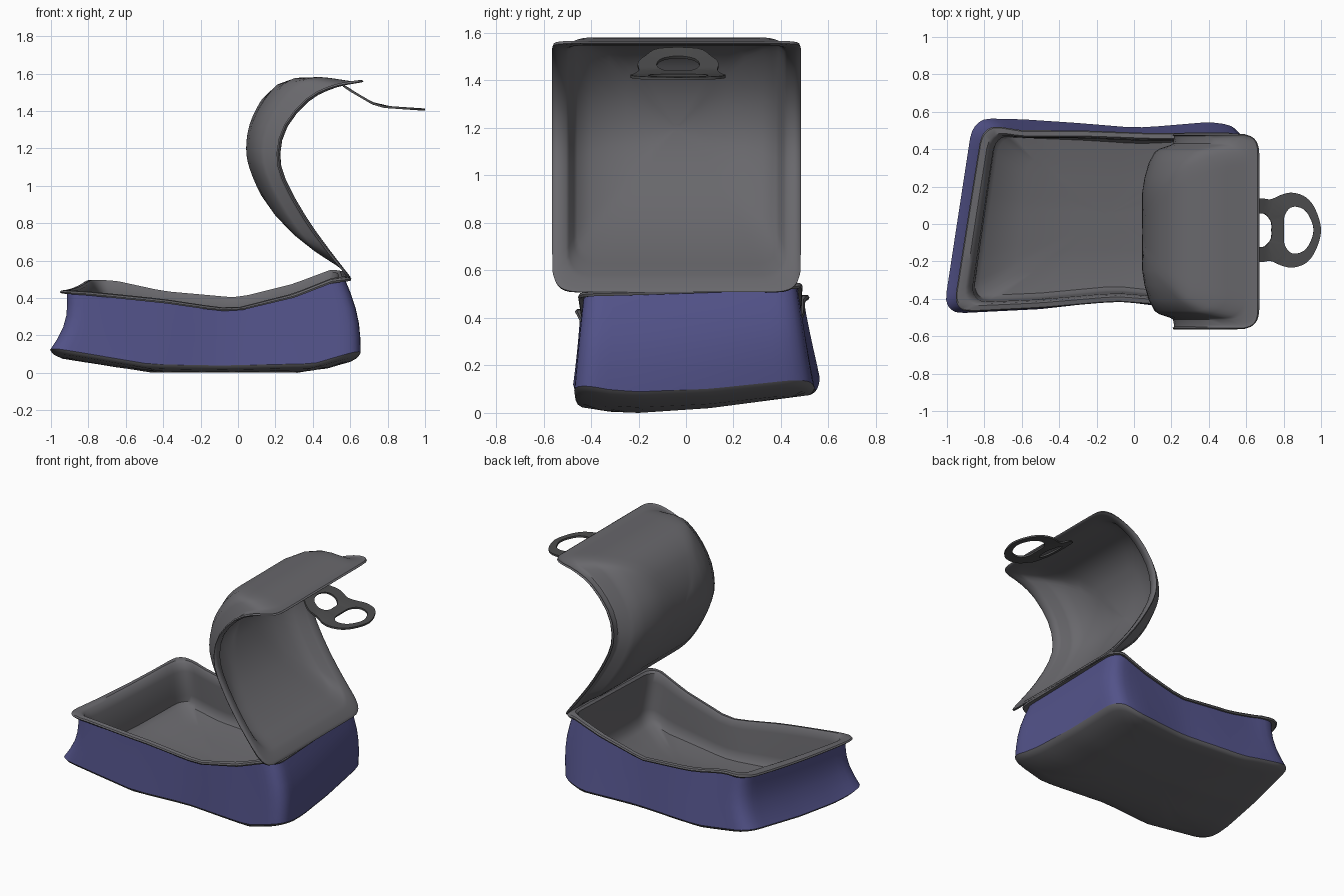
import bpy, bmesh, math
from mathutils import Vector

if "Cube" in bpy.data.objects:
    bpy.data.objects.remove(bpy.data.objects["Cube"])

BLUE = (.085, .085, .25, 1)
GREY = (.14, .138, .15, 1)
DARK = (.075, .075, .077, 1)


def lerp(a, b, t):
    return a + (b - a) * t


def interp(x, table):
    """Piecewise-linear lookup in a list of (x, value)."""
    if x <= table[0][0]:
        return table[0][1]
    for (x0, a), (x1, b) in zip(table, table[1:]):
        if x <= x1:
            return lerp(a, b, (x - x0) / (x1 - x0))
    return table[-1][1]


def spline(pts, s, cyclic=False):
    """Catmull-Rom point at s in 0..1."""
    n = len(pts)
    f = s * (n if cyclic else n - 1)
    i = int(f) if cyclic else min(int(f), n - 2)
    get = lambda k: Vector(pts[k % n] if cyclic else pts[max(0, min(n - 1, k))])
    a, b, c, d = (get(i + k) for k in (-1, 0, 1, 2))
    t = f - i
    return 0.5 * (2 * b + (c - a) * t + (2 * a - 5 * b + 4 * c - d) * t ** 2
                  + (3 * b - a - 3 * c + d) * t ** 3)


def rounded_square(rx, ry, n=24):
    """Unit square outline with elliptical corners, denser near the corners."""
    out = []
    for side in range(4):
        for k in range(n):
            t = math.sin(math.pi / 2 * (2 * k / n - 1))
            x, y = [(t, -1), (1, t), (-t, 1), (-1, -t)][side]
            qx = max(rx - 1, min(1 - rx, x))
            qy = max(ry - 1, min(1 - ry, y))
            ex, ey = (x - qx) / rx, (y - qy) / ry
            m = math.hypot(ex, ey) or 1
            out.append((qx + ex / m * rx, qy + ey / m * ry))
    return out


def finish(name, bm, color, thick=0):
    bmesh.ops.recalc_face_normals(bm, faces=bm.faces)
    me = bpy.data.meshes.new(name)
    bm.to_mesh(me)
    bm.free()
    ob = bpy.data.objects.new(name, me)
    bpy.context.collection.objects.link(ob)
    mat = bpy.data.materials.new(name)
    mat.diffuse_color = color
    mat.use_nodes = True
    mat.node_tree.nodes["Principled BSDF"].inputs["Base Color"].default_value = mat.diffuse_color
    me.materials.append(mat)
    bpy.ops.object.select_all(action='DESELECT')
    ob.select_set(True)
    bpy.context.view_layer.objects.active = ob
    if thick:
        mod = ob.modifiers.new("thickness", 'SOLIDIFY')
        mod.thickness, mod.offset = thick, 0
        bpy.ops.object.modifier_apply(modifier=mod.name)
    bpy.ops.object.shade_smooth_by_angle(angle=math.radians(40))
    return ob


def loft(name, rings, color, cap=False, thick=0):
    bm = bmesh.new()
    rows = [[bm.verts.new(p) for p in r] for r in rings]
    n = len(rows[0])
    for a, b in zip(rows, rows[1:]):
        for i in range(n):
            j = (i + 1) % n
            bm.faces.new((a[i], a[j], b[j], b[i]))
    if cap:
        bm.faces.new(rows[-1])
    return finish(name, bm, color, thick)


# Dented body: outlines and heights of the bottom and of the rim
BACK_LOW = [(-.85, .565), (-.6, .56), (-.3, .54), (0, .515), (.1, .52), (.4, .545), (.6, .52)]
BACK_TOP = [(-.85, .54), (-.6, .50), (-.3, .50), (.1, .485), (.6, .49)]
FRONT_LOW = [(-1, -.48), (-.5, -.455), (-.1, -.41), (.3, -.46), (.65, -.475)]
FRONT_TOP = [(-1, -.475), (-.5, -.45), (-.1, -.415), (.1, -.43), (.6, -.46)]
Z_X = [(-1, .085), (-.47, 0), (.4, 0), (.66, .075)]
Z_Y = [(-.48, .03), (-.32, .005), (-.2, 0), (.1, .02), (.56, .08)]
RIM_FRONT = [(-.96, .44), (-.8, .43), (-.4, .39), (-.1, .345), (0, .345), (.3, .42), (.5, .50), (.6, .51)]
RIM_BACK = [(-.95, .45), (-.8, .50), (-.65, .49), (-.4, .435), (0, .40), (.3, .475), (.5, .55), (.6, .54)]
BODY = rounded_square(.12, .2)


def body_ring(scale, t, dz=0):
    ring = []
    bulge = .035 * math.sin(math.pi * min(max(t, 0), 1))
    for u, v in BODY:
        u, v = u * scale, v * scale
        w = (v + 1) / 2
        left = lerp(lerp(-1.02, -.86, w), lerp(-.97, -.81, w), t) + bulge
        right = lerp(lerp(.665, .575, w), lerp(.605, .585, w), t) + bulge * .8
        x = lerp(left, right, (u + 1) / 2)
        y = lerp(lerp(interp(x, FRONT_LOW), interp(x, FRONT_TOP), t),
                 lerp(interp(x, BACK_LOW), interp(x, BACK_TOP), t), w)
        low = interp(x, Z_X) + interp(y, Z_Y) + .02
        top = lerp(interp(x, RIM_FRONT), interp(x, RIM_BACK), w)
        ring.append((x, y, max(0, lerp(low, top, t) + dz)))
    return ring


# Painted side wall
loft("can_side", [body_ring(lerp(1, .955, t), t) for t in (0, .06, .2, .4, .6, .8, .97)], BLUE)

# Grey underside
loft("can_base", [body_ring(1, 0), body_ring(.985, 0, -.012), body_ring(.95, 0, -.02)]
     + [body_ring(s, 0, -.02) for s in (.8, .6, .4, .2, .03)], GREY, cap=True)

# Rim lip and hollow tray
loft("can_tray", [body_ring(s, t) for s, t in (
    (.95, .96), (.99, .95), (1, .975), (.99, 1), (.94, 1.01), (.92, .98), (.90, .85),
    (.885, .40), (.87, .28), (.83, .22), (.6, .20), (.4, .20), (.2, .20), (.03, .20))],
    GREY, cap=True)

# Curled lid: flange path and bulged panel path in x, z
FLANGE = [(.60, .505), (.48, .66), (.36, .83), (.25, 1.03), (.22, 1.17),
          (.26, 1.32), (.38, 1.46), (.52, 1.53), (.67, 1.56)]
PANEL = [(.52, .56), (.30, .72), (.17, .88), (.08, 1.06), (.05, 1.2),
         (.08, 1.36), (.18, 1.52), (.30, 1.592), (.60, 1.59)]
LID = rounded_square(.2, .16)


def lid_ring(scale, depth):
    ring = []
    for u, v in LID:
        s = (v * scale + 1) / 2
        p = spline(FLANGE, s).lerp(spline(PANEL, s), depth)
        ring.append((p.x, -.04 + .52 * u * scale, p.y))
    return ring


loft("curled_lid", [lid_ring(s, d) for s, d in (
    (1, .06), (.985, .01), (.96, 0), (.90, .04), (.88, .12), (.84, .48), (.81, .62), (.70, .80),
    (.55, .93), (.4, 1), (.2, 1), (.03, 1))], GREY, cap=True, thick=.012)

# Pull tab: outline and two finger holes, bent along x
HALF = [(.57, .08), (.62, .14), (.67, .17), (.73, .165), (.79, .19), (.85, .20), (.92, .175), (.97, .11)]
OUTLINE = HALF + [(1.0, 0)] + [(x, -y) for x, y in reversed(HALF)]
BIG_HOLE = [(.80, 0), (.805, .08), (.85, .125), (.92, .10), (.96, 0), (.92, -.10), (.85, -.125), (.805, -.08)]
SMALL_HOLE = [(.62, 0), (.64, .07), (.69, .09), (.73, .05), (.735, 0), (.73, -.05), (.69, -.09), (.64, -.07)]
TAB_Z = [(.55, 1.545), (.6, 1.51), (.66, 1.475), (.72, 1.44), (.78, 1.422), (.88, 1.415), (1, 1.407)]
bm = bmesh.new()
for pts, n in ((OUTLINE, 68), (BIG_HOLE, 40), (SMALL_HOLE, 40)):
    vs = [bm.verts.new((*spline(pts, k / n, True), 0)) for k in range(n)]
    for i in range(n):
        bm.edges.new((vs[i - 1], vs[i]))
bmesh.ops.triangle_fill(bm, use_beauty=True, edges=bm.edges[:])
for v in bm.verts:
    v.co = (v.co.x, v.co.y - .033, interp(v.co.x, TAB_Z))
finish("pull_tab", bm, DARK, thick=.012)
